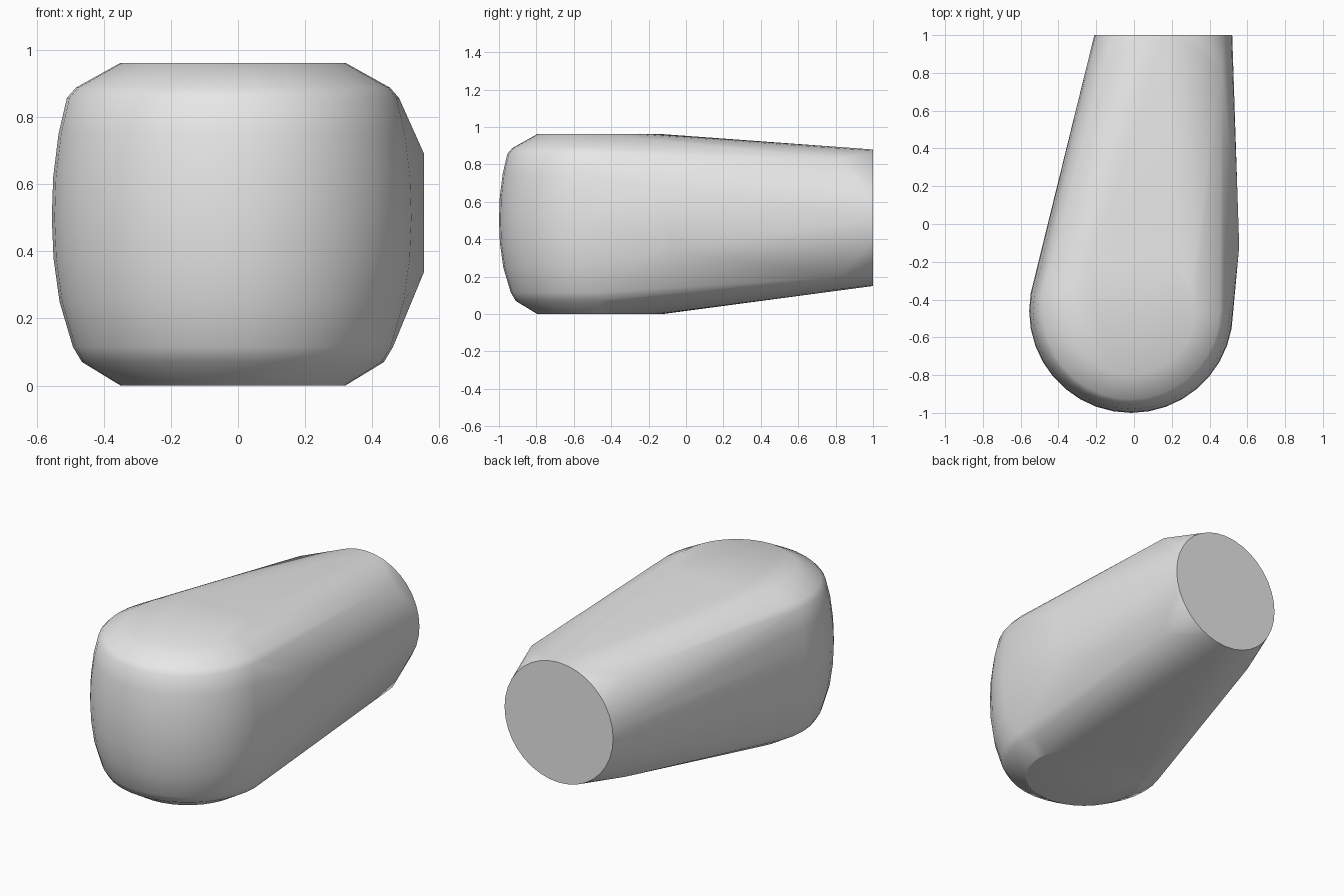
import bpy, bmesh, math

old = bpy.data.objects.get("Cube")
if old:
    bpy.data.objects.remove(old, do_unlink=True)

grey = bpy.data.materials.new("light_grey")
grey.use_nodes = True
grey.diffuse_color = (0.8, 0.8, 0.8, 1)
grey.node_tree.nodes["Principled BSDF"].inputs["Base Color"].default_value = (0.8, 0.8, 0.8, 1)

bm = bmesh.new()


def circle(radius, count=36):
    steps = [2 * math.pi * i / count for i in range(count)]
    return [(radius * math.cos(a), radius * math.sin(a)) for a in steps]


# Rounded barrel end: radius and height of each ring
barrel = [(0.335, 0), (0.45, 0.07), (0.477, 0.115), (0.517, 0.25), (0.535, 0.38),
          (0.54, 0.5), (0.536, 0.62), (0.52, 0.75), (0.495, 0.857),
          (0.468, 0.888), (0.335, 0.962)]
for radius, z in barrel:
    for x, y in circle(radius):
        bm.verts.new((x - 0.015, y - 0.46, z))

# Flat round end cap
for x, z in circle(0.365):
    bm.verts.new((x + 0.155, 1, z + 0.515))

# Squared shoulders just ahead of the round cap
for x in (-0.16, 0.465):
    for z in (0.2, 0.83):
        bm.verts.new((x, 0.82, z))

# Slight ridge on the left side
for y in (-0.14, -0.06):
    for z in (0.34, 0.69):
        bm.verts.new((0.555, y, z))

# Wrap everything in one taut skin
hull = bmesh.ops.convex_hull(bm, input=bm.verts[:])
loose = set(hull["geom_interior"]) | set(hull["geom_unused"])
bmesh.ops.delete(bm, geom=[g for g in loose if isinstance(g, bmesh.types.BMVert)], context='VERTS')
bmesh.ops.dissolve_limit(bm, angle_limit=math.radians(0.5), verts=bm.verts[:], edges=bm.edges[:])
bmesh.ops.recalc_face_normals(bm, faces=bm.faces[:])

mesh = bpy.data.meshes.new("tapered_body")
bm.to_mesh(mesh)
bm.free()
mesh.materials.append(grey)
body = bpy.data.objects.new("tapered_body", mesh)
bpy.context.collection.objects.link(body)
bpy.ops.object.select_all(action='DESELECT')
body.select_set(True)
bpy.context.view_layer.objects.active = body
bpy.ops.object.shade_smooth_by_angle(angle=math.radians(30))
